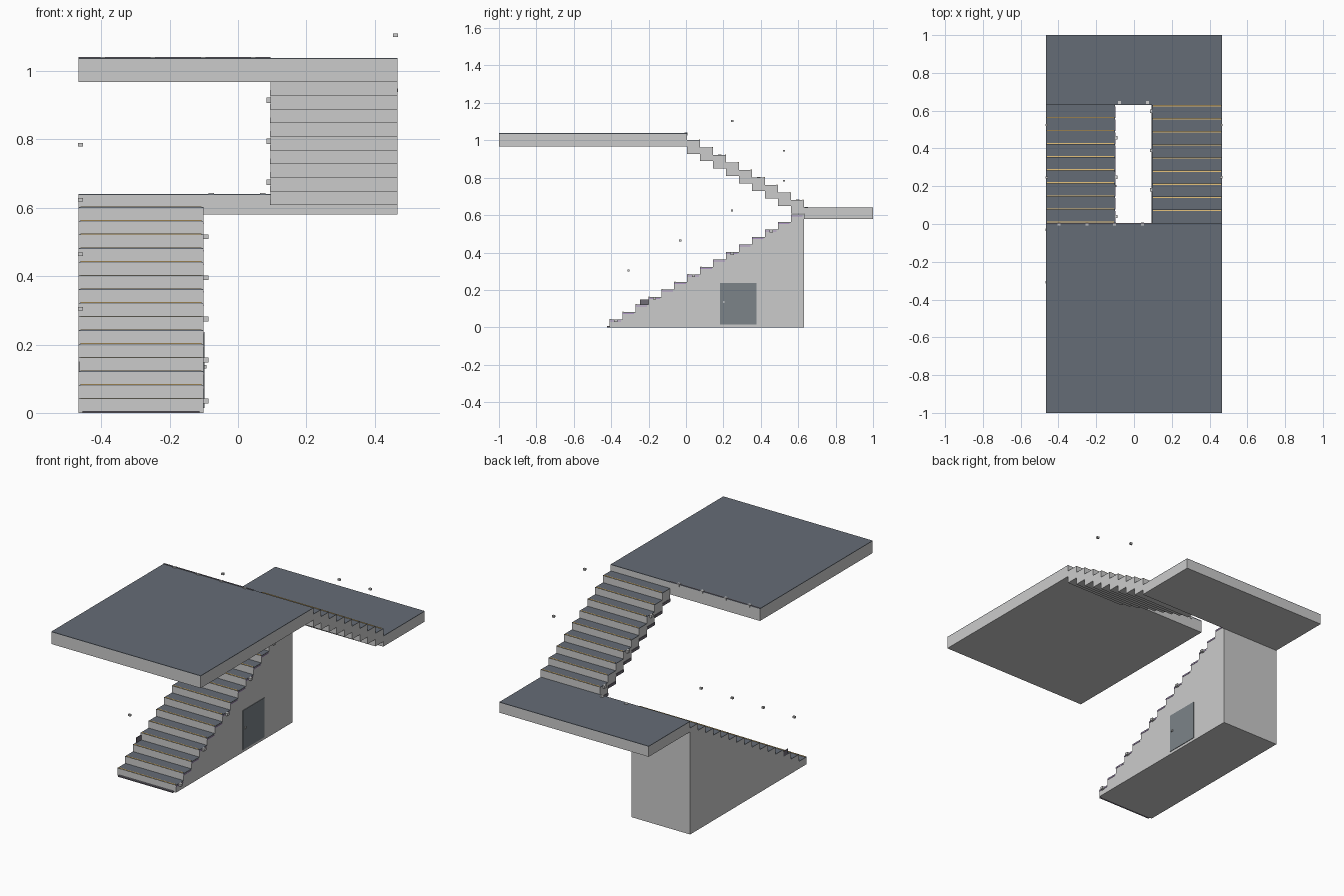
import bpy, bmesh

if "Cube" in bpy.data.objects:
    bpy.data.objects.remove(bpy.data.objects["Cube"])

RISE, RUN = 0.04, 0.0693
XO, XL, XR = 0.467, -0.101, 0.095      # outer half width, inner edges of the flights
Y0, Y1 = 0.006, 0.63                   # upper floor edge, landing edge


def mat(name, rgb):
    m = bpy.data.materials.new(name)
    m.diffuse_color = (*rgb, 1)
    m.use_nodes = True
    m.node_tree.nodes["Principled BSDF"].inputs["Base Color"].default_value = m.diffuse_color
    return m


slate = mat("slate", (0.13, 0.15, 0.18))
amber = mat("amber", (0.80, 0.55, 0.20))
dark = mat("dark_trim", (0.16, 0.15, 0.18))
violet = mat("violet", (0.42, 0.30, 0.55))
door_m = mat("door_paint", (0.20, 0.23, 0.25))


def finish(name, bm, m=None):
    bmesh.ops.recalc_face_normals(bm, faces=bm.faces)
    me = bpy.data.meshes.new(name)
    bm.to_mesh(me)
    bm.free()
    ob = bpy.data.objects.new(name, me)
    bpy.context.collection.objects.link(ob)
    if m:
        me.materials.append(m)


def boxes(name, items, m=None):
    """One object from boxes given as (x0, x1, y0, y1, z0, z1)."""
    bm = bmesh.new()
    for x0, x1, y0, y1, z0, z1 in items:
        vs = bmesh.ops.create_cube(bm, size=1)["verts"]
        for v in vs:
            v.co = (x0 + (v.co.x + .5) * (x1 - x0),
                    y0 + (v.co.y + .5) * (y1 - y0),
                    z0 + (v.co.z + .5) * (z1 - z0))
    finish(name, bm, m)


def prism(name, pts, x0, x1):
    """Extrude a side profile of (y, z) points along x."""
    bm = bmesh.new()
    f = bm.faces.new([bm.verts.new((x0, y, z)) for y, z in pts])
    r = bmesh.ops.extrude_face_region(bm, geom=[f])
    vs = [g for g in r["geom"] if isinstance(g, bmesh.types.BMVert)]
    bmesh.ops.translate(bm, vec=(x1 - x0, 0, 0), verts=vs)
    finish(name, bm)


def studs(name, centres, sx, sy, sz):
    boxes(name, [(x - sx, x + sx, y - sy, y + sy, z - sz, z + sz) for x, y, z in centres])


# Lower flight: solid stepped block down to the floor
lower = [(Y1 - RUN * (15 - k), RISE * (k + 1)) for k in range(15)]   # front edge, top
pts = [(Y1, 0), (lower[0][0], 0)]
for y, z in lower:
    pts += [(y, z), (y + RUN, z)]
prism("lower_flight", pts, -XO, XL)

# Upper flight: folded slab with stepped underside
upper = [(Y1 - RUN * k, 0.68 + RISE * k) for k in range(9)]          # front edge, top
pts = []
for y, z in upper:
    pts += [(y, z), (y - RUN, z)]
for y, z in reversed(upper):
    pts += [(y - RUN, z - 0.072), (y, z - 0.072)]
prism("upper_flight", pts, XR, XO)

# Floors
boxes("upper_floor_slab", [(-XO, XO, -1, Y0, 0.968, 1.035)])
boxes("landing_slab", [(-XO, XO, Y1, 1, 0.58, 0.637)])
boxes("floor_coverings", [(-XO, XO, -1, Y0, 1.035, 1.038),
                          (-XO, XO, Y1, 1, 0.637, 0.64)], slate)

# Tread coverings and nosing strips
boxes("lower_treads", [(-XO, XL, y, y + RUN, z, z + .002) for y, z in lower], slate)
boxes("upper_treads", [(XR, XO, y - RUN, y, z, z + .002) for y, z in upper], slate)
boxes("lower_nosings", [(-XO + .006, XL - .006, y + .001, y + .007, z + .001, z + .004)
                        for y, z in lower], amber)
boxes("upper_nosings", [(XR + .006, XO - .006, y - .007, y - .001, z + .001, z + .004)
                        for y, z in upper], amber)

# Side trims on the open edges of the flights
boxes("lower_side_trims", [(XL, XL + .002, y, y + RUN * .9, z - .008, z - .003)
                           for y, z in lower], violet)
boxes("upper_side_trims", [(XR - .002, XR, y - RUN, y, z - .072, z - .056)
                           for y, z in upper], dark)

# Floor edge trim and starting strip at the foot of the stairs
boxes("floor_edge_trim", [(-XO, XR, Y0 - .006, Y0, 1.038, 1.041)], dark)
boxes("starting_strip", [(-XO + .012, XL - .012, lower[0][0] - .012, lower[0][0], 0, .006)], dark)

# Cupboard door under the stairs with its knob, and small wall plate
boxes("cupboard_door", [(XL, XL + .003, .183, .378, .015, .237)], door_m)
studs("door_knob", [(XL + .005, .202, .135)], .004, .005, .005)
boxes("wall_plate", [(-XO, -XO + .004, -.245, -.2, .12, .15)], dark)

# Wall handrail brackets, every fourth step
studs("lower_wall_brackets", [(-.461, -.308 + 4 * RUN * i, .304 + .16 * i) for i in range(4)],
      .007, .006, .005)
studs("upper_wall_brackets", [(.461, .524 - 4 * RUN * i, .944 + .16 * i) for i in range(2)],
      .007, .006, .005)

# Baluster shoes, every third step and along the open edges
studs("lower_baluster_shoes", [(-.094, -.376 + 3 * RUN * i, .035 + .12 * i) for i in range(5)],
      .007, .009, .007)
studs("upper_baluster_shoes", [(.09, .597 - 3 * RUN * i, .675 + .12 * i) for i in range(3)],
      .006, .009, .008)
studs("floor_baluster_shoes", [(-.396 + .147 * i, 0, 1.034) for i in range(4)], .008, .008, .007)
studs("landing_baluster_shoes", [(x, .643, .636) for x in (-.078, .072)], .008, .009, .007)
